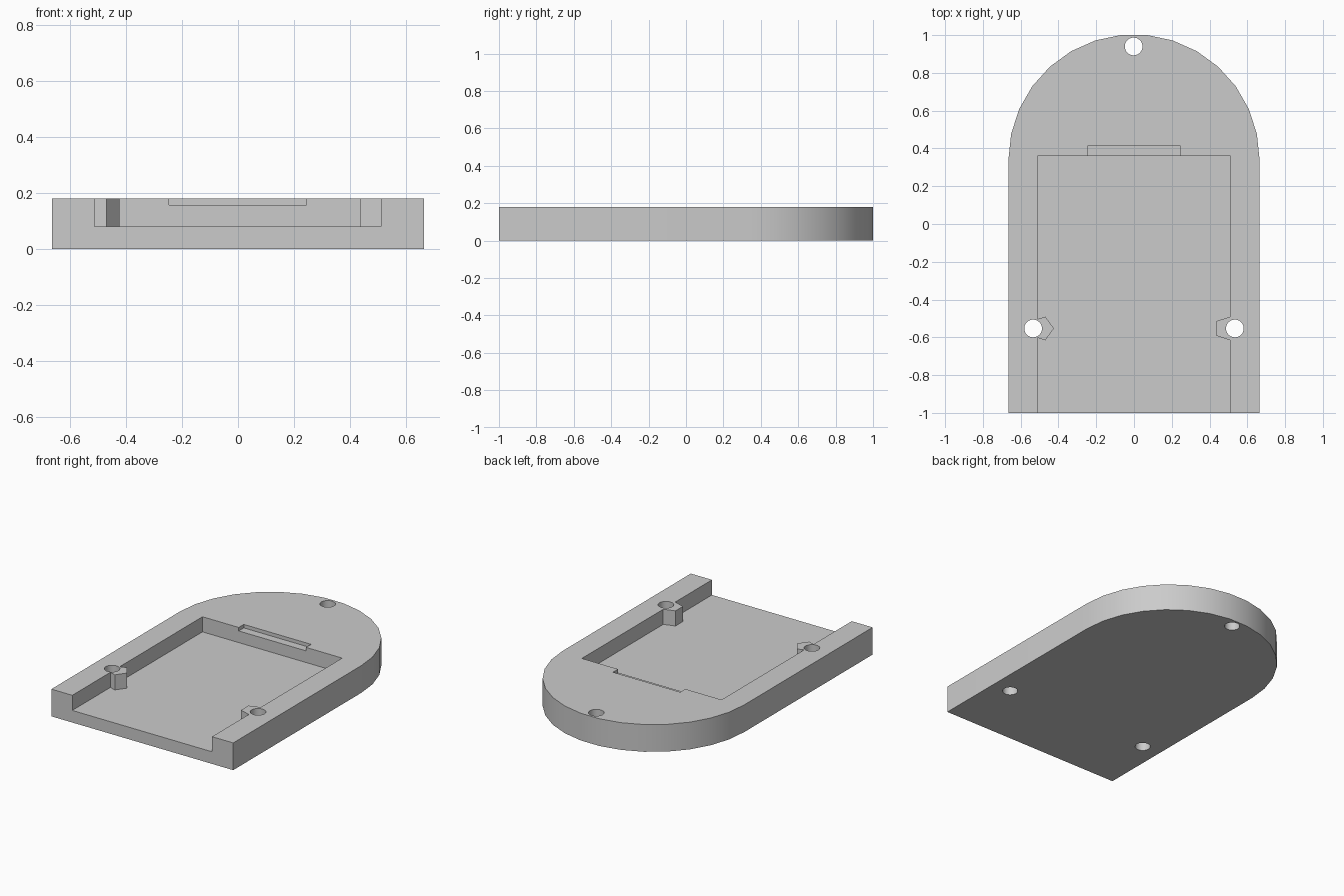
import bpy, bmesh, math

cube = bpy.data.objects.get("Cube")
if cube:
    bpy.data.objects.remove(cube)

HALF, HEIGHT, FLOOR = 0.665, 0.18, 0.08
ARC_Y = 0.339          # centre of the rounded end
HOLE_Y, HOLE_X = -0.553, 0.534

grey = bpy.data.materials.new("plain grey")
grey.use_nodes = True
colour = (0.6, 0.6, 0.6, 1)
grey.diffuse_color = colour
grey.node_tree.nodes["Principled BSDF"].inputs["Base Color"].default_value = colour


def prism(name, points, z0, z1):
    """Extrude a flat outline from z0 to z1."""
    bm = bmesh.new()
    face = bm.faces.new([bm.verts.new((x, y, z0)) for x, y in points])
    top = bmesh.ops.extrude_face_region(bm, geom=[face])["geom"]
    verts = [v for v in top if isinstance(v, bmesh.types.BMVert)]
    bmesh.ops.translate(bm, verts=verts, vec=(0, 0, z1 - z0))
    bmesh.ops.recalc_face_normals(bm, faces=bm.faces)
    mesh = bpy.data.meshes.new(name)
    bm.to_mesh(mesh)
    bm.free()
    mesh.materials.append(grey)
    obj = bpy.data.objects.new(name, mesh)
    bpy.context.collection.objects.link(obj)
    return obj


def ring(cx, cy, r, sides):
    step = math.tau / sides
    return [(cx + r * math.cos(i * step), cy + r * math.sin(i * step)) for i in range(sides)]


def box(x0, x1, y0, y1):
    return [(x0, y0), (x1, y0), (x1, y1), (x0, y1)]


def cut(target, cutter):
    """Subtract the cutter, then discard it."""
    cutter.hide_render = True
    mod = target.modifiers.new("cut", "BOOLEAN")
    mod.operation, mod.solver, mod.object = "DIFFERENCE", "EXACT", cutter
    bpy.context.view_layer.objects.active = target
    bpy.ops.object.modifier_apply(modifier=mod.name)
    bpy.data.objects.remove(cutter)


# Body: straight sides with a half-round back end
arc = [(HALF * math.cos(math.radians(a)), ARC_Y + HALF * math.sin(math.radians(a)))
       for a in range(0, 181, 12)]
body = prism("base_plate", [(-HALF, -1), (HALF, -1)] + arc, 0, HEIGHT)

# Pocket open at the front, leaving a five-sided post on each side wall
pocket = prism("pocket_cutter", box(-0.512, 0.51, -1.2, 0.36), FLOOR, 0.3)
for side in (-1, 1):
    cut(pocket, prism("post_cutter", ring(side * 0.49, HOLE_Y, 0.066, 5), 0.02, 0.4))
cut(body, pocket)

# Shallow finger notch behind the pocket
cut(body, prism("notch_cutter", box(-0.247, 0.245, 0.3, 0.413), 0.157, 0.3))

# Three screw holes
for x, y in ((-HOLE_X, HOLE_Y), (HOLE_X, HOLE_Y), (-0.002, 0.94)):
    cut(body, prism("hole_cutter", ring(x, y, 0.047, 30), -0.1, 0.4))

# Smooth the curved walls, keep the hard edges
bpy.ops.object.select_all(action="DESELECT")
body.select_set(True)
bpy.context.view_layer.objects.active = body
bpy.ops.object.shade_smooth_by_angle(angle=math.radians(30))
